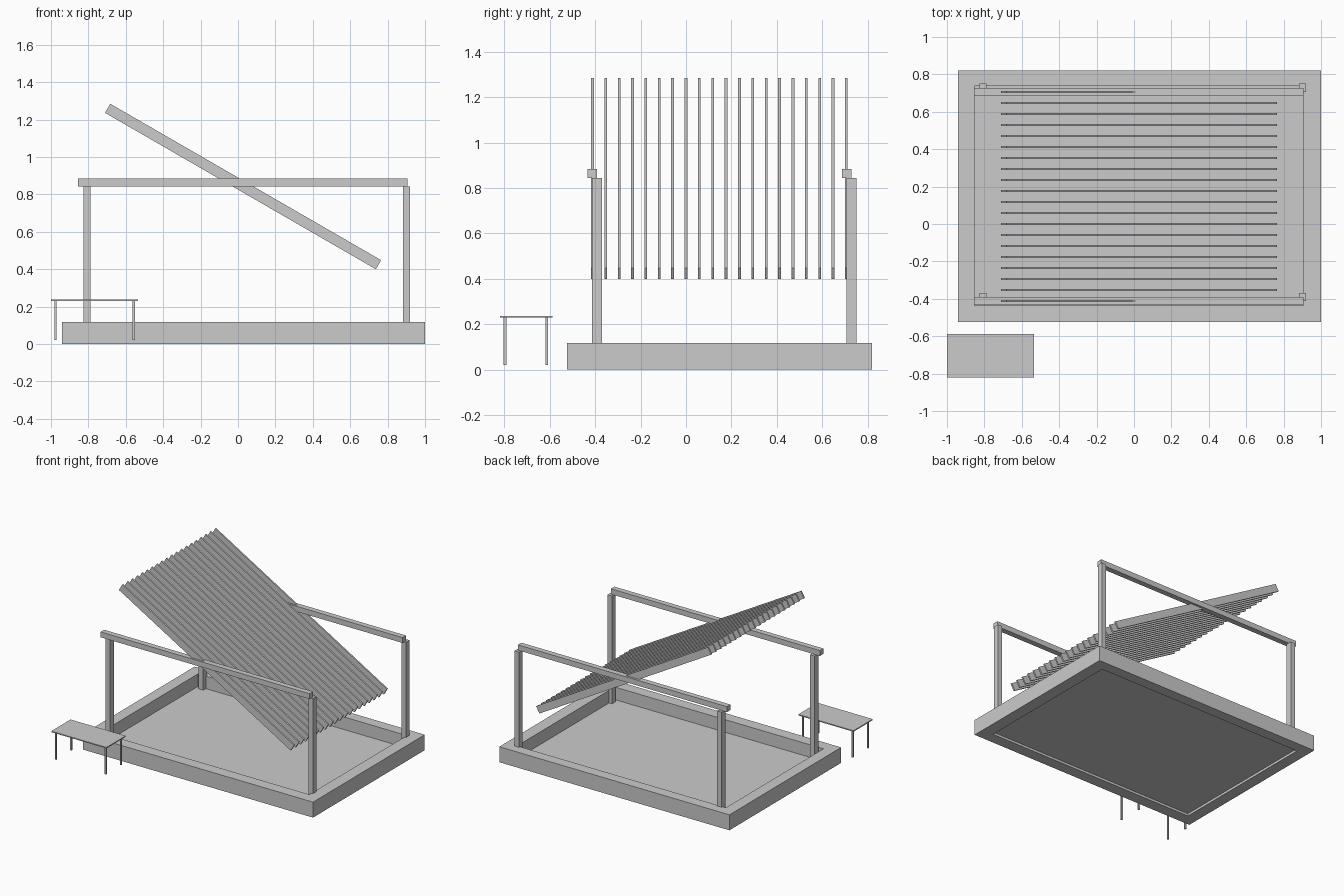
import bpy
import math
from mathutils import Matrix, Vector

cube = bpy.data.objects.get("Cube")
if cube:
    bpy.data.objects.remove(cube, do_unlink=True)

grey = bpy.data.materials.new("plain_grey")
grey.use_nodes = True
colour = (0.6, 0.6, 0.6, 1)
grey.diffuse_color = colour
grey.node_tree.nodes["Principled BSDF"].inputs["Base Color"].default_value = colour


def box(name, low, high):
    """Box between two opposite corners, origin at its centre."""
    low, high = Vector(low), Vector(high)
    bpy.ops.mesh.primitive_cube_add(size=1, location=(low + high) / 2)
    ob = bpy.context.object
    ob.name = name
    ob.data.transform(Matrix.Diagonal((*(high - low), 1)))
    ob.data.materials.append(grey)
    return ob


# Raised rim: a box with its middle cut out
RIM = 0.118
rim = box("base_rim", (-0.94, -0.525, 0), (1, 0.82, RIM))
opening = box("rim_opening_cutter", (-0.853, -0.437, -0.1), (0.907, 0.738, 0.3))
opening.hide_render = True
opening.hide_viewport = True
opening.display_type = "WIRE"
cut = rim.modifiers.new("opening", "BOOLEAN")
cut.operation = "DIFFERENCE"
cut.solver = "EXACT"
cut.object = opening

# Sunken floor
box("floor", (-0.853, -0.437, 0.018), (0.907, 0.738, 0.022))

# Posts with a beam along each side
for side, post_y, beam_y in (("front", -0.391, -0.412), ("back", 0.728, 0.707)):
    for end, x in (("right", -0.807), ("left", 0.901)):
        box(f"{side}_{end}_post", (x - 0.019, post_y - 0.022, 0.02),
            (x + 0.019, post_y + 0.022, 0.843))
    box(f"{side}_beam", (-0.855, beam_y - 0.021, 0.843),
        (0.907, beam_y + 0.021, 0.884))

# Tilted roof slats
SLATS = 20
for i in range(SLATS):
    y = -0.412 + i * 1.118 / (SLATS - 1)
    slat = box(f"roof_slat_{i + 1}", (-0.809, y - 0.006, 0.814), (0.863, y + 0.006, 0.87))
    slat.rotation_euler.y = math.radians(30)

# Table
box("table_top", (-1, -0.82, 0.229), (-0.535, -0.588, 0.237))
for side, y in (("front", -0.797), ("back", -0.613)):
    for end, x in (("right", -0.976), ("left", -0.557)):
        box(f"table_{side}_{end}_leg", (x - 0.006, y - 0.006, 0.02),
            (x + 0.006, y + 0.006, 0.229))
